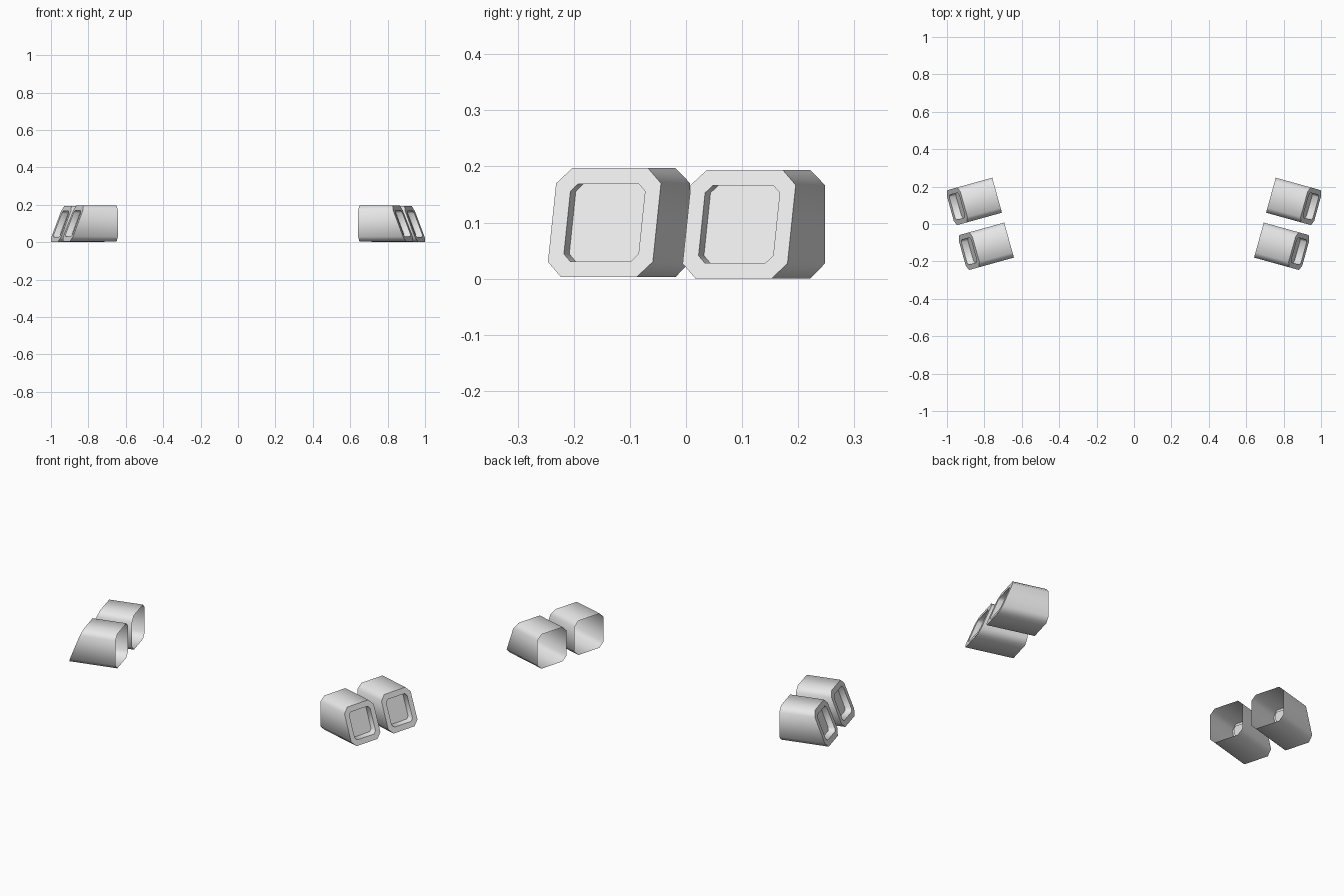
import bpy
import bmesh
from math import radians, sin, cos
from mathutils import Vector

if "Cube" in bpy.data.objects:
    bpy.data.objects.remove(bpy.data.objects["Cube"], do_unlink=True)

# Single plain grey for every part
grey = bpy.data.materials.new("light_grey")
grey.use_nodes = True
grey.diffuse_color = (0.8, 0.8, 0.8, 1)
grey.node_tree.nodes["Principled BSDF"].inputs["Base Color"].default_value = (0.8, 0.8, 0.8, 1)

TURN = radians(15.5)
OUT = Vector((cos(TURN), -sin(TURN), 0))
SIDE = Vector((sin(TURN), cos(TURN), 0))
UP = Vector((0, 0, 1))
HALF = 0.097
SLOPE = 0.39       # lean of the outer face
MID_LENGTH = 0.222  # length at mid height


def octagon(half, cut):
    """Square with cut corners, counter-clockwise."""
    k = half - cut
    return [(half, -k), (half, k), (k, half), (-k, half),
            (-half, k), (-half, -k), (-k, -half), (k, -half)]


def tube_pair(name, centre):
    bm = bmesh.new()

    def ring(half, cut, length, slope):
        return [bm.verts.new(centre + SIDE * w + UP * v + OUT * (length - slope * v))
                for w, v in octagon(half, cut)]

    # Open inner end, slanted rim, recess lip, recessed panel
    rings = [ring(HALF, 0.027, 0, 0),
             ring(HALF, 0.027, MID_LENGTH, SLOPE),
             ring(0.069, 0.013, MID_LENGTH, SLOPE),
             ring(0.069, 0.013, MID_LENGTH - 0.036, SLOPE)]
    for a, b in zip(rings, rings[1:]):
        for i in range(8):
            j = (i + 1) % 8
            bm.faces.new((a[i], a[j], b[j], b[i]))
    bm.faces.new(rings[-1])

    mesh = bpy.data.meshes.new(name)
    bm.to_mesh(mesh)
    bm.free()
    mesh.materials.append(grey)
    obj = bpy.data.objects.new(name, mesh)
    bpy.context.collection.objects.link(obj)

    # Soft corners around the tube, crisp rim and recess
    bpy.ops.object.select_all(action="DESELECT")
    obj.select_set(True)
    bpy.context.view_layer.objects.active = obj
    bpy.ops.object.shade_smooth_by_angle(angle=radians(50))

    # Matching tube on the other side
    mirror = obj.modifiers.new("mirror", "MIRROR")
    mirror.use_mirror_merge = False


tube_pair("rear_tubes", Vector((0.732, 0.154, 0.097)))
tube_pair("front_tubes", Vector((0.668, -0.086, 0.1)))
